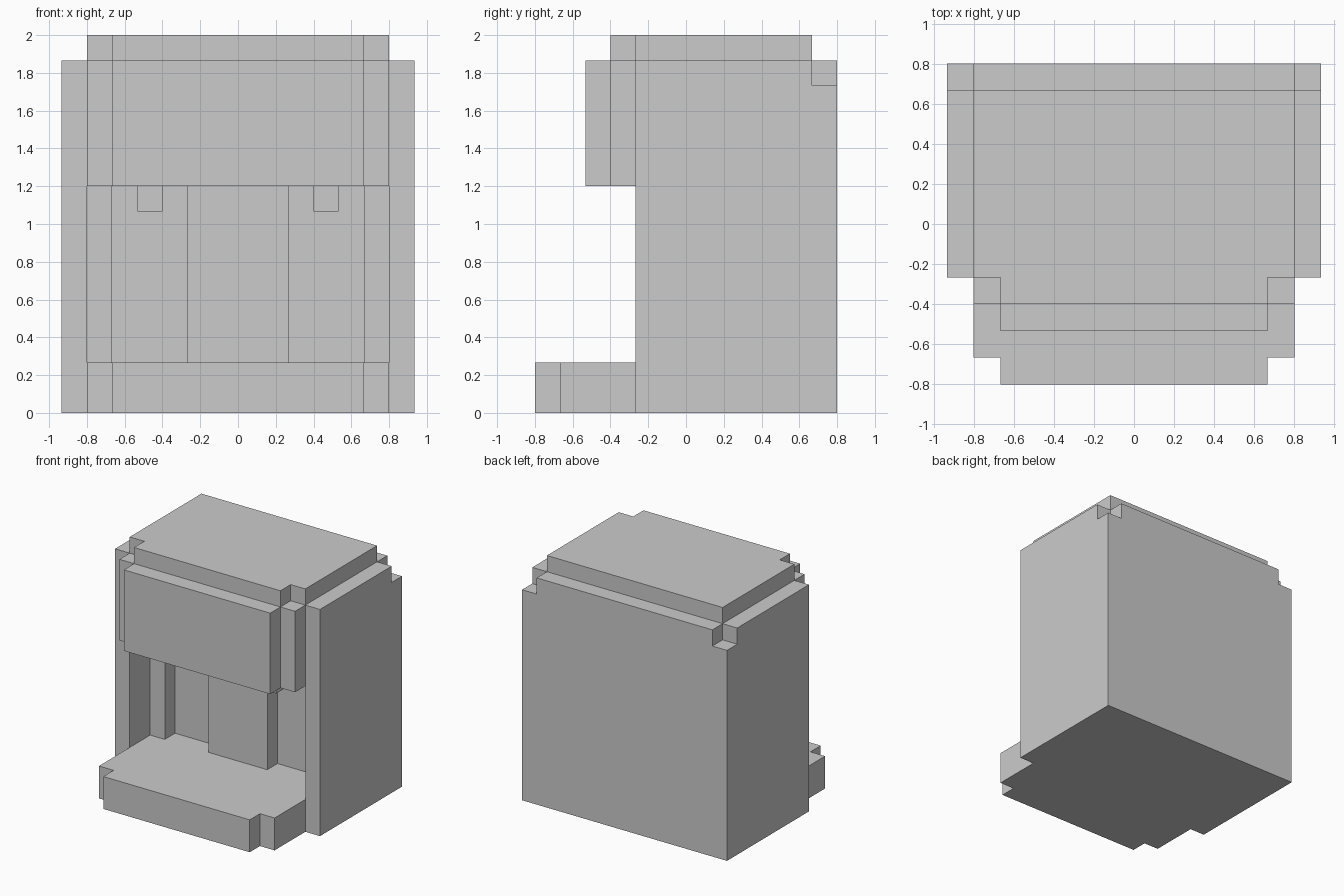
import bpy, bmesh

if "Cube" in bpy.data.objects:
    bpy.data.objects.remove(bpy.data.objects["Cube"])

U = 2 / 15  # one block of the stepped design


def prism(name, outline, z0, z1):
    """Extrude a plan outline (in blocks) from z0 to z1."""
    bm = bmesh.new()
    face = bm.faces.new([bm.verts.new((x * U, y * U, z0 * U)) for x, y in outline])
    new = bmesh.ops.extrude_face_region(bm, geom=[face])["geom"]
    top = [v for v in new if isinstance(v, bmesh.types.BMVert)]
    bmesh.ops.translate(bm, verts=top, vec=(0, 0, (z1 - z0) * U))
    bmesh.ops.recalc_face_normals(bm, faces=bm.faces)
    mesh = bpy.data.meshes.new(name)
    bm.to_mesh(mesh)
    bm.free()
    obj = bpy.data.objects.new(name, mesh)
    bpy.context.collection.objects.link(obj)
    return obj


def symmetric(half):
    """Mirror the right half of an outline (front to back) across x = 0."""
    return half + [(-x, y) for x, y in reversed(half)]


wall = [(6, -2), (7, -2), (7, 6)]
chipped_wall = [(6, -2), (7, -2), (7, 5), (6, 5), (6, 6)]
head_front = [(5, -4), (5, -3), (6, -3)]

# Drip tray base
prism("base_tray", symmetric([(5, -6), (5, -5), (6, -5)] + wall), 0, 2)

# Body with stepped recess and raised centre panel
prism("recessed_body", symmetric([(2, 0), (2, 1), (5, 1), (5, 0), (6, 0)] + wall), 2, 9)

# Overhanging head; its top course has notched back corners
prism("head", symmetric(head_front + wall), 9, 13)
prism("head_top_course", symmetric(head_front + chipped_wall), 13, 14)

# Lid
prism("lid", symmetric([(5, -3), (5, -2), (6, -2), (6, 5)]), 14, 15)

# Spouts under the head
for side, x in (("left", -4), ("right", 3)):
    prism(f"{side}_spout", [(x, -2), (x + 1, -2), (x + 1, -1), (x, -1)], 8, 9)
